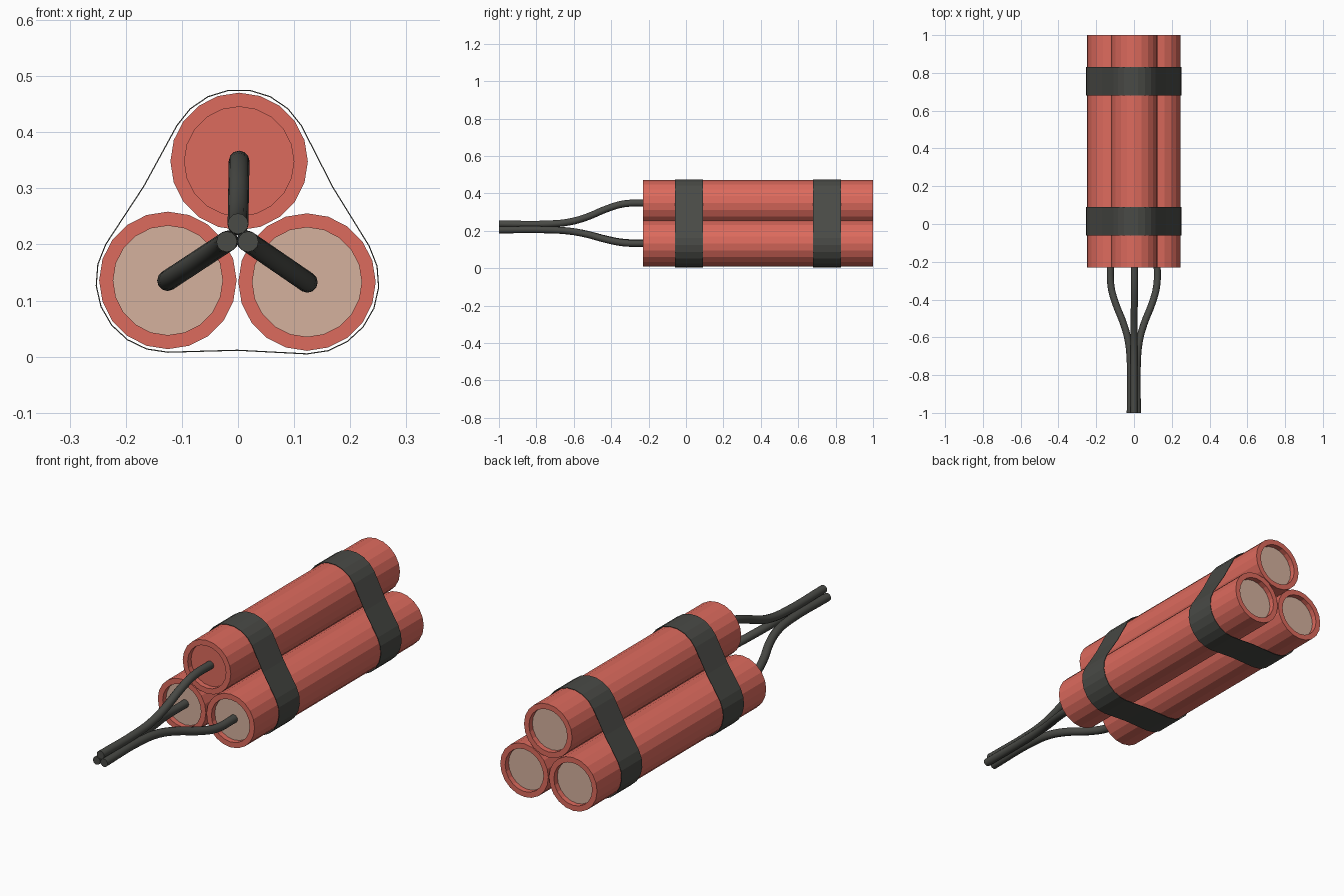
import bpy, bmesh
from math import radians, cos, sin
from mathutils import Matrix, Vector

cube = bpy.data.objects.get("Cube")
if cube:
    bpy.data.objects.remove(cube, do_unlink=True)


def material(name, rgb):
    mat = bpy.data.materials.new(name)
    mat.use_nodes = True
    mat.diffuse_color = (*rgb, 1)
    mat.node_tree.nodes["Principled BSDF"].inputs["Base Color"].default_value = (*rgb, 1)
    return mat


RED = material("paper red", (0.72, 0.145, 0.11))
BEIGE = material("end beige", (0.66, 0.44, 0.34))
DARK = material("dark grey", (0.067, 0.069, 0.061))

FRONT, BACK, RADIUS, RECESS = -0.23, 1.0, 0.1225, 0.025
# name: stick centre (x, z), fuse tip (x, z)
STICKS = {
    "top": (Vector((0.002, 0.348)), Vector((0.0, 0.237))),
    "left": (Vector((0.123, 0.133)), Vector((0.018, 0.205))),
    "right": (Vector((-0.125, 0.136)), Vector((-0.020, 0.205))),
}


def add_mesh(name, bm, mats):
    mesh = bpy.data.meshes.new(name)
    bm.to_mesh(mesh)
    bm.free()
    obj = bpy.data.objects.new(name, mesh)
    bpy.context.collection.objects.link(obj)
    for mat in mats:
        mesh.materials.append(mat)
    return obj


# Tube with a recessed disc at each end
def add_stick(name, centre, front_disc):
    bm = bmesh.new()
    place = Matrix.Translation((centre.x, (FRONT + BACK) / 2, centre.y)) @ Matrix.Rotation(radians(90), 4, "X")
    bmesh.ops.create_cone(bm, cap_ends=True, segments=20, radius1=RADIUS, radius2=RADIUS,
                          depth=BACK - FRONT, matrix=place)
    bm.normal_update()
    caps = [f for f in bm.faces if len(f.verts) > 4]
    bmesh.ops.inset_individual(bm, faces=caps, thickness=RECESS, depth=0)
    bmesh.ops.inset_individual(bm, faces=caps, thickness=0, depth=-RECESS)
    for cap in caps:
        at_front = cap.calc_center_median().y < 0
        cap.material_index = front_disc if at_front else 1
    add_mesh(name, bm, [RED, BEIGE])


# Fuse running from the stick to the gathered tips
def add_fuse(name, centre, tip):
    path = [(-0.20, 1), (-0.33, 0.97), (-0.42, 0.74), (-0.53, 0.33),
            (-0.62, 0.1), (-0.73, 0), (-1.0, 0)]
    curve = bpy.data.curves.new(name, "CURVE")
    curve.dimensions = "3D"
    curve.bevel_depth = 0.0185
    curve.bevel_resolution = 4
    curve.resolution_u = 4
    curve.use_fill_caps = True
    spline = curve.splines.new("BEZIER")
    spline.bezier_points.add(len(path) - 1)
    for point, (y, blend) in zip(spline.bezier_points, path):
        pos = tip.lerp(centre, blend)
        point.co = (pos.x, y, pos.y)
        point.handle_left_type = point.handle_right_type = "AUTO"
    curve.materials.append(DARK)
    obj = bpy.data.objects.new(name, curve)
    bpy.context.collection.objects.link(obj)
    bpy.ops.object.select_all(action="DESELECT")
    obj.select_set(True)
    bpy.context.view_layer.objects.active = obj
    bpy.ops.object.convert(target="MESH")


# Tape wrapped around all three sticks, sagging slightly between them
def add_band(name, y0, y1):
    outline = []
    for key, start in (("left", -90), ("top", 30), ("right", 150)):
        centre = STICKS[key][0]
        for i in range(8):
            a = radians(start + 120 * i / 7)
            outline.append(centre + 0.129 * Vector((cos(a), sin(a))))
    gaps = []
    for i, p in enumerate(outline):
        gaps.append(p)
        if i % 8 == 7:
            q = outline[(i + 1) % len(outline)]
            side = (q - p).normalized()
            gaps.append((p + q) / 2 + 0.005 * Vector((-side.y, side.x)))
    bm = bmesh.new()
    rings = [[bm.verts.new((p.x, y, p.y)) for p in gaps] for y in (y0, y1)]
    n = len(gaps)
    for i in range(n):
        j = (i + 1) % n
        bm.faces.new((rings[0][i], rings[0][j], rings[1][j], rings[1][i]))
    bmesh.ops.recalc_face_normals(bm, faces=bm.faces)
    obj = add_mesh(name, bm, [DARK])
    solid = obj.modifiers.new("thickness", "SOLIDIFY")
    solid.thickness = 0.002
    solid.offset = -1


for key, (centre, tip) in STICKS.items():
    add_stick(key + "_stick", centre, 0 if key == "top" else 1)
    add_fuse(key + "_fuse", centre, tip)
add_band("front_band", -0.06, 0.09)
add_band("back_band", 0.68, 0.83)
